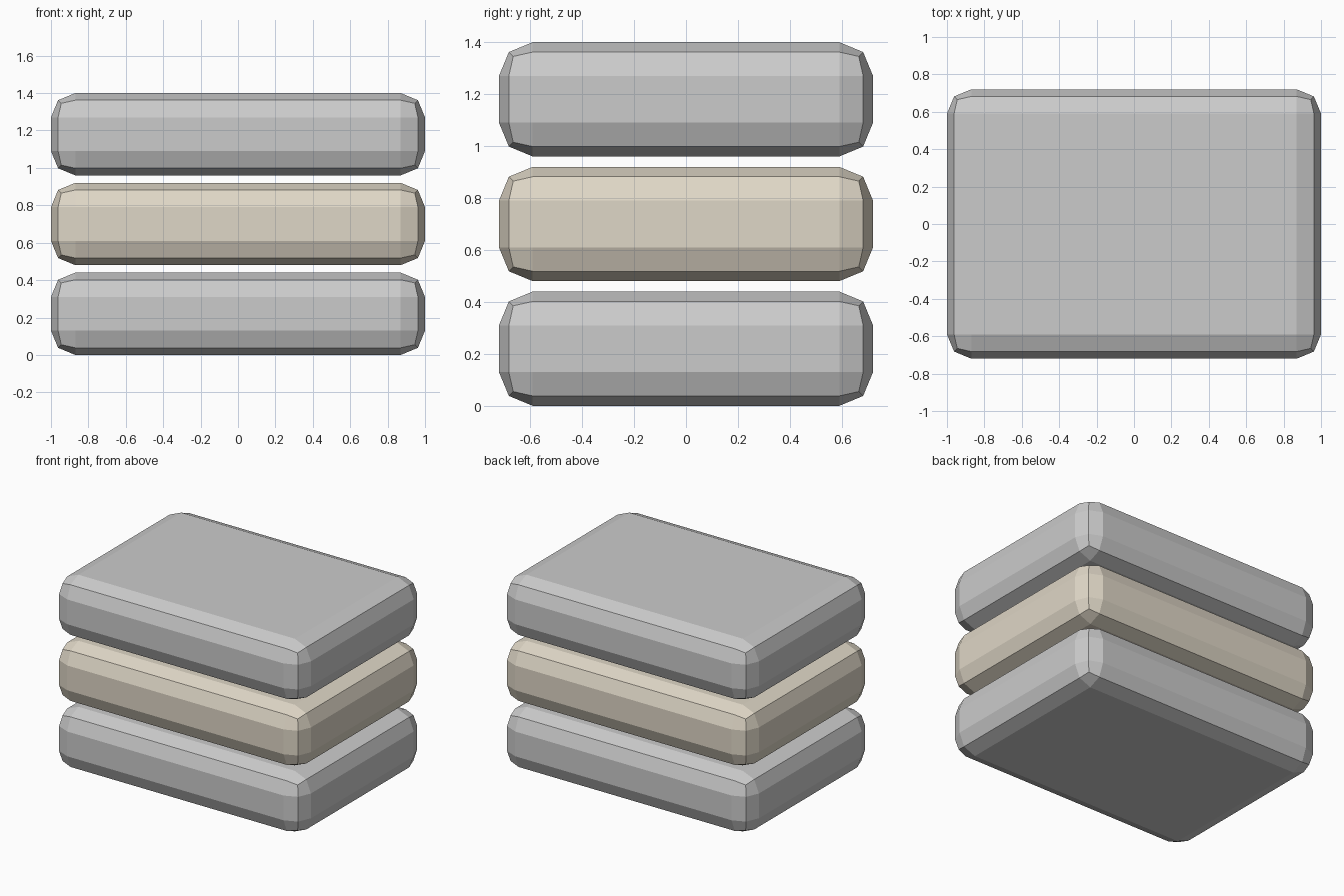
import bpy

if "Cube" in bpy.data.objects:
    bpy.data.objects.remove(bpy.data.objects["Cube"])

WIDTH, DEPTH, HEIGHT = 2.0, 1.44, 0.44
PITCH = 0.48      # slab height plus the gap
ROUND = 0.13      # edge rounding radius

beige = bpy.data.materials.new("beige")
beige.diffuse_color = (0.74, 0.68, 0.57, 1.0)
beige.use_nodes = True
beige.node_tree.nodes["Principled BSDF"].inputs["Base Color"].default_value = beige.diffuse_color


def rounded_slab(name, bottom, material=None):
    bpy.ops.mesh.primitive_cube_add(size=1, location=(0, 0, bottom + HEIGHT / 2))
    slab = bpy.context.object
    slab.name = name
    slab.scale = (WIDTH, DEPTH, HEIGHT)
    bpy.ops.object.transform_apply(location=False, rotation=False, scale=True)
    bevel = slab.modifiers.new("rounded_edges", "BEVEL")
    bevel.width = ROUND
    bevel.segments = 2
    bevel.limit_method = "NONE"
    if material:
        slab.data.materials.append(material)
    return slab


# Three stacked slabs, separated by narrow gaps
for i, (name, material) in enumerate([("bottom_slab", None),
                                      ("middle_slab", beige),
                                      ("top_slab", None)]):
    rounded_slab(name, i * PITCH, material)
